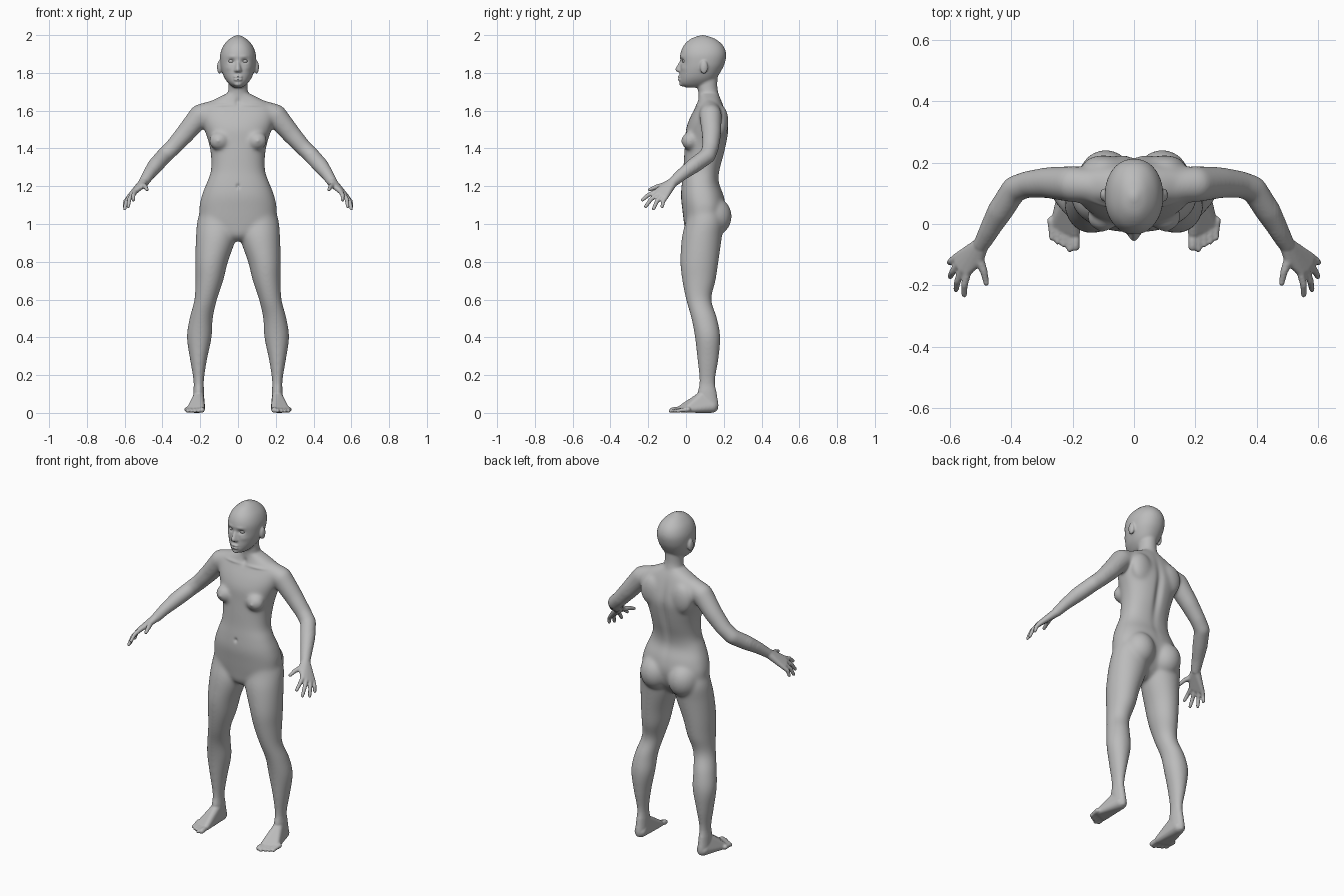
import bpy, bmesh, math
from mathutils import Matrix, Vector

cube = bpy.data.objects.get("Cube")
if cube:
    bpy.data.objects.remove(cube, do_unlink=True)

skin = bpy.data.materials.new("neutral grey skin")
GREY = (0.5, 0.5, 0.5, 1)
skin.diffuse_color = GREY
skin.use_nodes = True
skin.node_tree.nodes["Principled BSDF"].inputs["Base Color"].default_value = GREY


def spline(a, b, c, d, t):
    """Catmull-Rom blend of four key tuples."""
    return [0.5 * (2*q + (r - p)*t + (2*p - 5*q + 4*r - s)*t*t + (3*q - p - 3*r + s)*t**3)
            for p, q, r, s in zip(a, b, c, d)]


def loft(bm, keys, power=2.0, sides=40, steps=5):
    """Horizontal rounded sections; key = centre x, z, half width, front y, back y."""
    rows = []
    for i in range(len(keys) - 1):
        four = [keys[max(0, min(len(keys) - 1, i + k))] for k in (-1, 0, 1, 2)]
        rows += [spline(*four, s / steps) for s in range(steps)]
    rows.append(keys[-1])
    rings = []
    for x, z, rx, front, back in rows:
        ring = []
        for k in range(sides):
            a = math.tau * k / sides
            u, v = [math.copysign(abs(f(a)) ** (2 / power), f(a)) for f in (math.cos, math.sin)]
            ring.append(bm.verts.new((x + rx*u, (front + back)/2 + v*(back - front)/2, z)))
        rings.append(ring)
    for low, high in zip(rings, rings[1:]):
        for k in range(sides):
            n = (k + 1) % sides
            bm.faces.new((low[k], low[n], high[n], high[k]))
    bm.faces.new(rings[0])
    bm.faces.new(rings[-1])


def ball(bm, centre, radii):
    bmesh.ops.create_icosphere(bm, subdivisions=3, radius=1,
                               matrix=Matrix.Translation(centre) @ Matrix.Diagonal((*radii, 1)))


def hull(bm, balls):
    """Skin stretched around several balls (x, y, z, radius)."""
    tmp, src = bmesh.new(), bmesh.new()
    for x, y, z, r in balls:
        ball(src, (x, y, z), (r, r, r))
    for v in src.verts:
        tmp.verts.new(v.co)
    bmesh.ops.convex_hull(tmp, input=tmp.verts[:])
    bmesh.ops.delete(tmp, geom=[v for v in tmp.verts if not v.link_faces], context='VERTS')
    append(bm, tmp)
    src.free()


def append(bm, part, mirror=False):
    mesh = bpy.data.meshes.new("part")
    bmesh.ops.recalc_face_normals(part, faces=part.faces[:])
    part.to_mesh(mesh)
    bm.from_mesh(mesh)
    if mirror:
        mesh.transform(Matrix.Scale(-1, 4, (1, 0, 0)))
        mesh.flip_normals()
        bm.from_mesh(mesh)
    part.free()
    bpy.data.meshes.remove(mesh)


def chain(bm, balls):
    for pair in zip(balls, balls[1:]):
        hull(bm, pair)


# Centre parts: torso, neck, head, nose, lips
centre = bmesh.new()
loft(centre, [(0, z, rx, f, b) for z, rx, f, b in (
    (.91, .03, .03, .11), (.94, .09, .0, .15), (1, .19, -.01, .19), (1.08, .205, -.02, .21),
    (1.15, .192, -.027, .2), (1.22, .165, -.022, .175), (1.28, .144, -.015, .178),
    (1.36, .143, -.01, .2), (1.43, .155, -.005, .216), (1.5, .178, .0, .226),
    (1.56, .195, .02, .217), (1.62, .19, .05, .2), (1.66, .125, .065, .185),
    (1.69, .062, .068, .17))], 2.3)
loft(centre, [(0, z, rx, f, b) for z, rx, f, b in (
    (1.6, .08, .06, .19), (1.68, .058, .066, .175), (1.73, .05, .06, .166), (1.82, .05, .06, .17))])
loft(centre, [(0, z, rx, f, b) for z, rx, f, b in (
    (1.722, .022, .0, .08), (1.74, .046, -.03, .13), (1.77, .07, -.034, .16), (1.81, .086, -.032, .186),
    (1.85, .094, -.03, .205), (1.9, .094, -.03, .213), (1.945, .077, -.012, .196),
    (1.98, .045, .025, .155), (1.997, .015, .07, .108), (2.001, .004, .083, .095))], 2.15)
hull(centre, [(0, -.025, 1.86, .008), (0, -.045, 1.818, .012),
              (.012, -.034, 1.812, .009), (-.012, -.034, 1.812, .009)])
for z in (1.779, 1.765):
    ball(centre, (0, -.034, z), (.024, .01, .008))
ball(centre, (0, -.02, 1.742), (.022, .016, .014))

# Left side parts, mirrored afterwards
side = bmesh.new()
loft(side, [
    (.208, .01, .025, .09, .165), (.208, .04, .03, .075, .172), (.208, .1, .029, .062, .163),
    (.208, .17, .028, .07, .155), (.209, .28, .045, .06, .172), (.205, .4, .066, .047, .182),
    (.195, .5, .062, .028, .165), (.171, .6, .06, .0, .135), (.152, .7, .074, -.02, .157),
    (.14, .8, .087, -.03, .172), (.116, .93, .107, -.022, .19), (.11, 1.02, .105, .0, .2),
    (.1, 1.1, .09, .01, .18)])
ball(side, (.092, .145, 1.04), (.092, .098, .105))
ball(side, (.1, .022, 1.44), (.054, .046, .05))
ball(side, (.105, -.022, 1.44), (.01, .01, .01))
ball(side, (.098, .095, 1.83), (.013, .021, .036))
ball(side, (.1, .185, 1.54), (.07, .04, .09))

# Arm
chain(side, [(.13, .125, 1.6, .055), (.2, .13, 1.575, .06), (.28, .135, 1.478, .052),
             (.345, .13, 1.405, .045), (.39, .115, 1.362, .044), (.435, .045, 1.312, .043),
             (.47, -.018, 1.265, .034), (.497, -.065, 1.225, .027)])
# Hand
knuckles = [(.543, -.157, 1.172, .013), (.56, -.148, 1.16, .013),
            (.573, -.13, 1.148, .013), (.58, -.107, 1.14, .012)]
tips = [(.554, -.231, 1.127), (.581, -.214, 1.092), (.6, -.172, 1.08), (.602, -.126, 1.092)]
wrist = (.497, -.065, 1.225, .024)
hull(side, [wrist] + knuckles)
for k, tip in zip(knuckles, tips):
    middle = Vector(k[:3]).lerp(tip, .5) + Vector((.005, -.004, .005))
    chain(side, [k, (*middle, .0115), (*tip, .0095)])
thumb = (.505, -.115, 1.205, .016)
hull(side, [wrist, thumb, knuckles[0]])
chain(side, [thumb, (.49, -.155, 1.197, .0125), (.482, -.193, 1.182, .0095)])

# Foot and toes
sole = [(.195, -.025, .022, .02), (.257, .0, .017, .016)]
hull(side, sole + [(.208, .135, .034, .034), (.208, .09, .09, .027)])
for i in range(5):
    t = i / 4
    r = .0105 if i else .0145
    x, y = .191 + .077*t, -.074 + .03*t*t - (.01 if i == 1 else 0)
    chain(side, [(x + .002, y + .055, .018, .014), (x, y + .02, r + .004, r), (x, y, r, r)])

# Fuse everything into one skin
append(centre, side, mirror=True)
bmesh.ops.recalc_face_normals(centre, faces=centre.faces[:])
mesh = bpy.data.meshes.new("body")
centre.to_mesh(mesh)
centre.free()
body = bpy.data.objects.new("body", mesh)
bpy.context.collection.objects.link(body)
remesh = body.modifiers.new("fuse", 'REMESH')
remesh.mode = 'VOXEL'
remesh.voxel_size = .0048
fused = bpy.data.meshes.new_from_object(body.evaluated_get(bpy.context.evaluated_depsgraph_get()))
body.modifiers.clear()
body.data = fused
bpy.data.meshes.remove(mesh)

# Smooth: strong on trunk and limbs, light on face, hands and feet
bm = bmesh.new()
bm.from_mesh(fused)


def relax(verts, times):
    for _ in range(times):
        bmesh.ops.smooth_vert(bm, verts=verts, factor=.5, use_axis_x=True, use_axis_y=True, use_axis_z=True)


def trunk(co, margin):
    return .12 + margin < co.z < 1.71 - margin and co.y > -.06 + margin and abs(co.x) < .49 - margin


relax(bm.verts[:], 3)
for margin in (0, .01, .02, .03):
    relax([v for v in bm.verts if trunk(v.co, margin)], 9)
relax([v for v in bm.verts if v.co.z > 1.7 and v.co.y > .0 and abs(v.co.x) < .092], 6)

# Sculpted hollows: (place, reach, shift along y)
hollows = [((0, .22, 1.4), (.022, .06, .17), -.014), ((0, -.02, 1.2), (.01, .03, .012), .008),
           ((0, -.042, 1.772), (.022, .03, .004), .005), ((0, .06, 1.645), (.016, .04, .02), .008)]
for s in (1, -1):
    hollows += [((s*.035, -.025, 1.862), (.018, .025, .011), .012),
                ((s*.034, -.03, 1.887), (.024, .025, .008), -.003),
                ((s*.05, -.01, 1.825), (.02, .03, .014), -.003),
                ((s*.09, .05, 1.63), (.06, .03, .008), -.005)]
for v in bm.verts:
    for place, reach, shift in hollows:
        d = sum(((a - b) / r) ** 2 for a, b, r in zip(v.co, place, reach))
        if d < 6:
            v.co.y += shift * math.exp(-d)
bm.to_mesh(fused)
bm.free()

# Eyes
eyes_bm = bmesh.new()
for s in (1, -1):
    ball(eyes_bm, (s*.035, -.004, 1.862), (.016, .016, .012))
eyes_mesh = bpy.data.meshes.new("eyes")
eyes_bm.to_mesh(eyes_mesh)
eyes_bm.free()
eyes = bpy.data.objects.new("eyes", eyes_mesh)
bpy.context.collection.objects.link(eyes)

for obj in (body, eyes):
    obj.data.materials.clear()
    obj.data.materials.append(skin)
    obj.data.shade_smooth()
